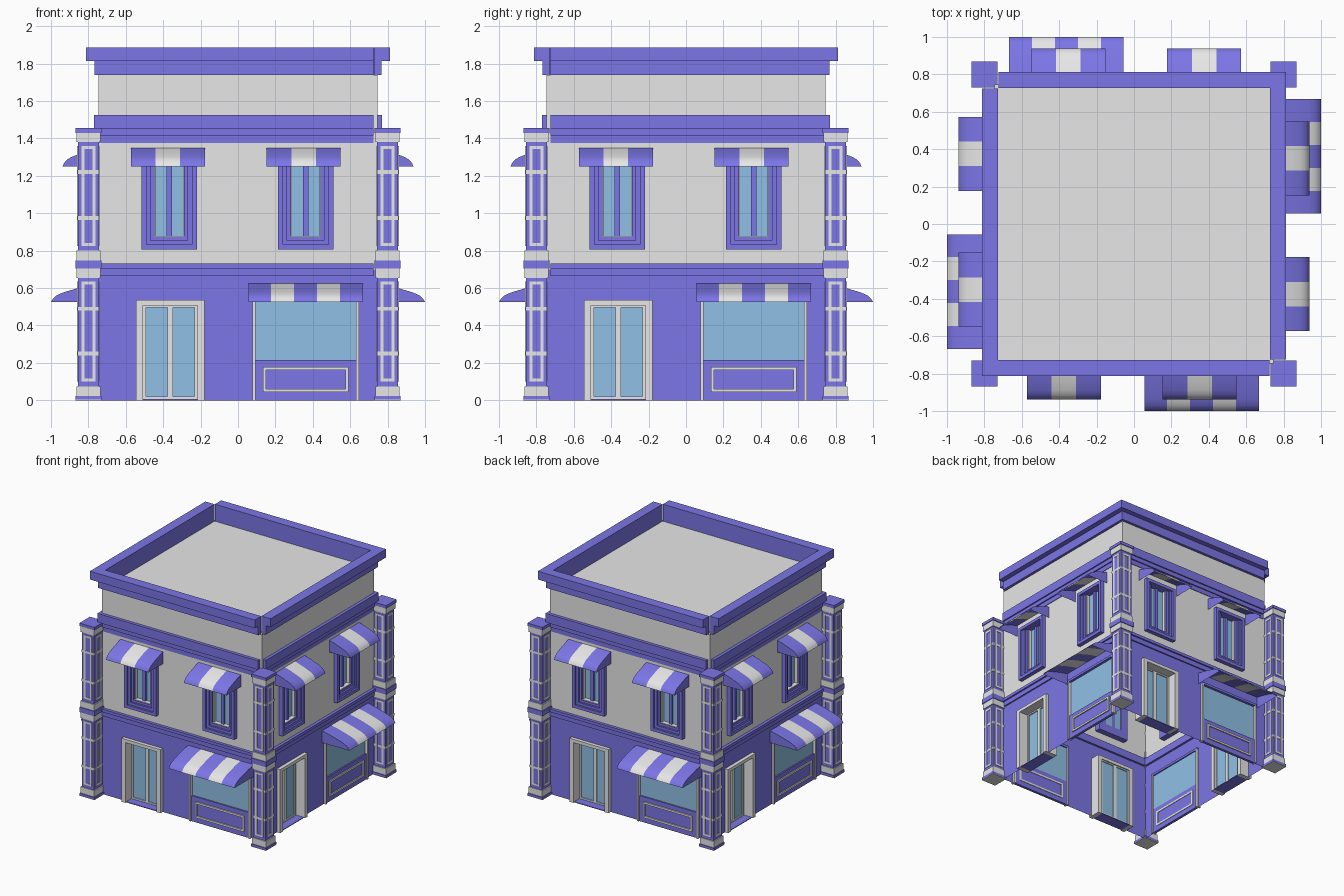
import bpy, bmesh, math

cube = bpy.data.objects.get("Cube")
if cube:
    bpy.data.objects.remove(cube, do_unlink=True)


def material(name, rgb):
    m = bpy.data.materials.new(name)
    m.use_nodes = True
    m.diffuse_color = (*rgb, 1)
    m.node_tree.nodes["Principled BSDF"].inputs["Base Color"].default_value = (*rgb, 1)
    return m


PURPLE = material("purple paint", (0.20, 0.18, 0.79))
GREY = material("light grey", (0.80, 0.80, 0.80))
GLASS = material("blue glass", (0.28, 0.53, 0.79))

SIDES = ("front", "right", "back", "left")
WALL = 0.745


def place(bm, name, mats, sides=SIDES):
    """Put one shared mesh on each listed side of the building."""
    mesh = bpy.data.meshes.new(name)
    bm.to_mesh(mesh)
    bm.free()
    for m in mats:
        mesh.materials.append(m)
    for side in sides:
        ob = bpy.data.objects.new(f"{side}_{name}", mesh)
        ob.rotation_euler.z = SIDES.index(side) * math.pi / 2
        bpy.context.collection.objects.link(ob)


def part(name, mat, boxes, sides=SIDES):
    """Boxes given as x0, x1, z0, z1 and distance from the centre d0, d1."""
    bm = bmesh.new()
    for x0, x1, z0, z1, d0, d1 in boxes:
        verts = bmesh.ops.create_cube(bm, size=1)["verts"]
        for v in verts:
            v.co = (x1 if v.co.x > 0 else x0,
                    -d0 if v.co.y > 0 else -d1,
                    z1 if v.co.z > 0 else z0)
    place(bm, name, [mat], sides)


def ring(x0, x1, z0, z1, t, d0, d1):
    return [(x0, x0 + t, z0, z1, d0, d1), (x1 - t, x1, z0, z1, d0, d1),
            (x0 + t, x1 - t, z0, z0 + t, d0, d1), (x0 + t, x1 - t, z1 - t, z1, d0, d1)]


# Walls with openings, purple below the middle band and grey above
WINDOWS = {"left_window": 0.362, "right_window": -0.368}
holes = [(-0.53, -0.195, 0, 0.525), (0.085, 0.64, 0, 0.53)]
holes += [(c - 0.1, c + 0.1, 0.84, 1.26) for c in WINDOWS.values()]
xs = sorted({-WALL, WALL, *(h[0] for h in holes), *(h[1] for h in holes)})
zs = sorted({0.7, 1.74, *(h[2] for h in holes), *(h[3] for h in holes)})
bm = bmesh.new()
for x0, x1 in zip(xs, xs[1:]):
    for z0, z1 in zip(zs, zs[1:]):
        cx, cz = (x0 + x1) / 2, (z0 + z1) / 2
        if any(a < cx < b and c < cz < d for a, b, c, d in holes):
            continue
        corners = ((x0, z0), (x1, z0), (x1, z1), (x0, z1))
        f = bm.faces.new([bm.verts.new((x, -WALL, z)) for x, z in corners])
        f.material_index = 0 if cz < 0.7 else 1
bmesh.ops.remove_doubles(bm, verts=bm.verts, dist=1e-5)
place(bm, "wall", [PURPLE, GREY])

# Flat roof
bm = bmesh.new()
bmesh.ops.create_grid(bm, x_segments=1, y_segments=1, size=WALL)
for v in bm.verts:
    v.co.z = 1.742
place(bm, "roof", [GREY], ["front"])

# Bands and cornices: bottom, top, reach; each stops short at two corners
LEDGES = {
    "middle_band": [(0.665, 0.705, 0.757), (0.705, 0.73, 0.77)],
    "upper_band": [(1.375, 1.415, 0.75), (1.415, 1.45, 0.76), (1.45, 1.525, 0.771)],
    "cornice": [(1.74, 1.815, 0.768), (1.815, 1.885, 0.812)],
}
for name, steps in LEDGES.items():
    part(name, PURPLE, [(-d, 0.725, a, b, 0.727, d) for a, b, d in steps], ["front", "back"])
    part(name, PURPLE, [(-0.725, d, a, b, 0.727, d) for a, b, d in steps], ["right", "left"])

# Corner columns in two storeys
C = 0.80


def square(h, z0, z1):
    return (C - h, C + h, z0, z1, C - h, C + h)


shaft, panels = [], []
for z0, z1, bars in ((0.1, 0.635, (0.25, 0.49)), (0.825, 1.36, (0.975, 1.22))):
    shaft.append(square(0.056, z0 - 0.03, z1 + 0.025))
    frame = ring(C - 0.037, C + 0.037, z0, z1, 0.016, C - 0.06, C + 0.06)
    panels += frame + [(d0, d1, a, b, x0, x1) for x0, x1, a, b, d0, d1 in frame]
    panels += [square(0.058, z - 0.01, z + 0.01) for z in bars]
part("column_shaft", PURPLE, shaft)
part("column_panels", GREY, panels)
part("column_blocks", GREY, [square(0.064, a, b) for a, b in
                             ((0.022, 0.075), (0.655, 0.705), (0.747, 0.8), (1.38, 1.435))])
part("column_caps", PURPLE, [square(0.07, a, b) for a, b in
                             ((0.003, 0.022), (0.705, 0.747), (1.43, 1.455))])
part("column_foot", GREY, [square(0.07, 0, 0.003)])

# Upper windows: frames step inwards to recessed glass
for name, c in WINDOWS.items():
    frames = []
    for half, z0, t, d in ((0.148, 0.805, 0.027, 0.78), (0.121, 0.832, 0.022, 0.765),
                           (0.099, 0.854, 0.02, 0.75)):
        frames += ring(c - half, c + half, z0, 1.285, t, 0.695, d)
    frames.append((c - 0.014, c + 0.014, 0.874, 1.265, 0.695, 0.725))
    part(name + "_frame", PURPLE, frames)
    part(name + "_glass", GLASS, [(c - 0.079, c + 0.079, 0.874, 1.265, 0.7, 0.708)])
    part(name + "_sill", GREY, [(c - 0.079, c + 0.079, 0.872, 0.878, 0.708, 0.745)])
    part(name + "_trim", GREY, [(c + s * 0.076 - 0.003, c + s * 0.076 + 0.003,
                                 0.874, 1.265, 0.705, 0.735) for s in (-1, 1)])

# Double door set back in a deep frame
part("door_frame", GREY, [(-0.545, -0.508, 0, 0.535, 0.66, 0.775),
                          (-0.217, -0.18, 0, 0.535, 0.66, 0.775),
                          (-0.508, -0.217, 0.508, 0.535, 0.66, 0.775)])
leaves = [(-0.508, -0.3625), (-0.3625, -0.217)]
part("door_leaves", GREY, [b for x0, x1 in leaves
                           for b in ring(x0, x1, 0.004, 0.512, 0.015, 0.67, 0.695)])
part("door_glass", GLASS, [(x0 + 0.01, x1 - 0.01, 0.01, 0.505, 0.678, 0.686) for x0, x1 in leaves])
part("door_threshold", PURPLE, [(-0.508, -0.217, 0, 0.006, 0.66, 0.765)])

# Shop window over a panelled base
part("shop_posts", GREY, [(0.078, 0.094, 0, 0.53, 0.725, 0.765),
                          (0.631, 0.647, 0, 0.53, 0.725, 0.765)])
part("shop_head", PURPLE, [(0.078, 0.647, 0.525, 0.545, 0.725, 0.765)])
part("shop_glass", GLASS, [(0.094, 0.631, 0.213, 0.527, 0.735, 0.743)])
part("shop_base", PURPLE, [(0.094, 0.631, 0, 0.215, 0.732, 0.755)])
part("shop_base_trim", GREY, ring(0.135, 0.59, 0.043, 0.177, 0.016, 0.728, 0.765))


# Curved striped awnings
def awning(name, x0, x1, stripes, profile):
    bm = bmesh.new()
    edges = [x0 + (x1 - x0) * i / stripes for i in range(stripes + 1)]
    rows = [[bm.verts.new((x, -d, z)) for x in edges] for d, z in profile]
    for a, b in zip(rows, rows[1:]):
        for i in range(stripes):
            f = bm.faces.new((a[i], b[i], b[i + 1], a[i + 1]))
            f.material_index = i % 2
            f.smooth = True
    # Closed ends
    outline = profile + [(profile[0][0], profile[-1][1])]
    bm.faces.new([bm.verts.new((x0, -d, z)) for d, z in reversed(outline)])
    bm.faces.new([bm.verts.new((x1, -d, z)) for d, z in outline])
    place(bm, name, [PURPLE, GREY])


def curve(reach, z):
    shape = ((0, 0.1), (0.25, 0.087), (0.5, 0.07), (0.75, 0.051),
             (0.88, 0.036), (0.96, 0.018), (1, 0))
    return [(WALL + (reach - WALL) * t, z + h) for t, h in shape]


awning("shop_awning", 0.055, 0.668, 5, curve(1.0, 0.525))
awning("right_window_awning", -0.573, -0.177, 3, curve(0.938, 1.25))
awning("left_window_awning", 0.153, 0.549, 3, curve(0.938, 1.25))
